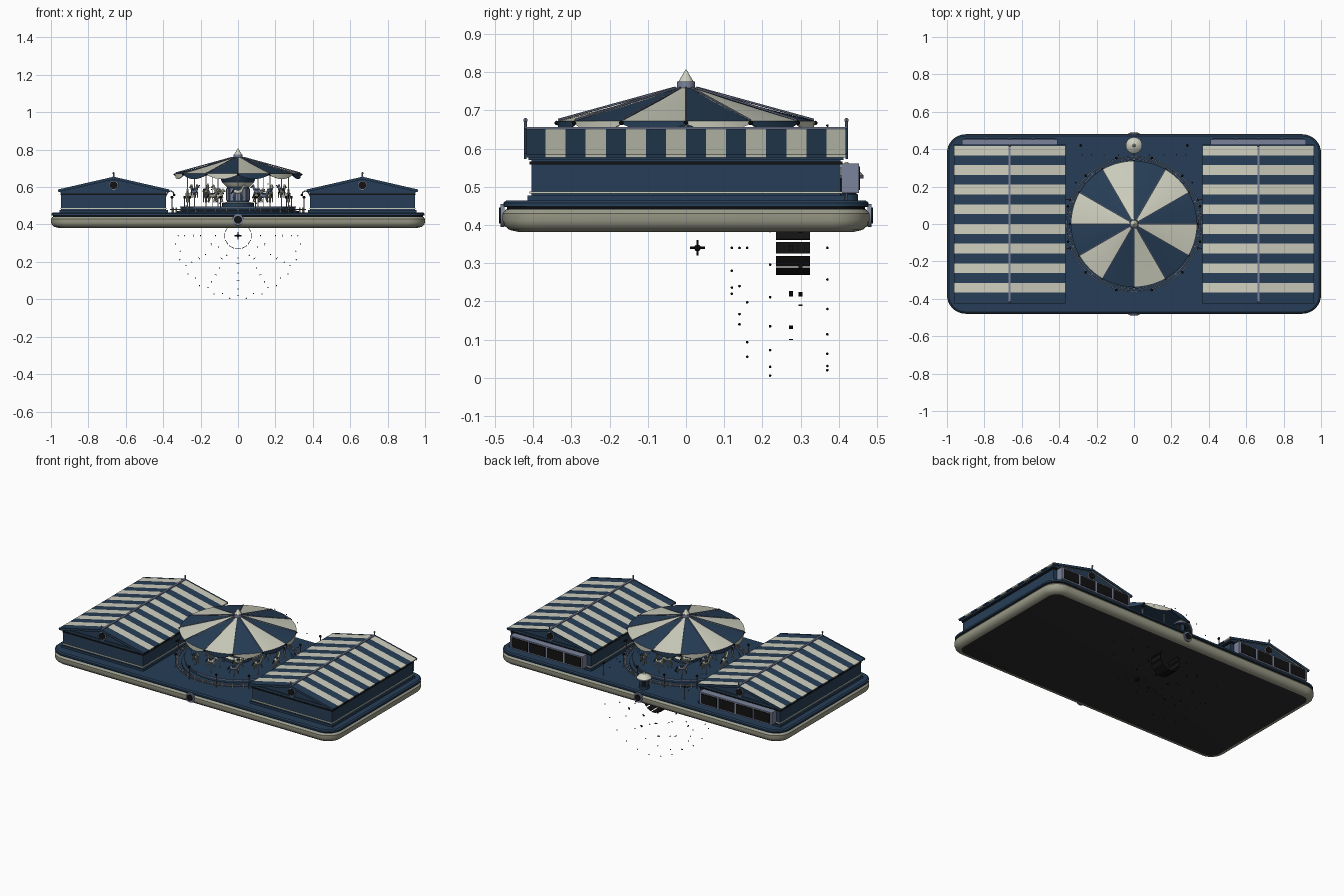
import bpy, bmesh, math
from mathutils import Matrix, Vector

if "Cube" in bpy.data.objects:
    bpy.data.objects.remove(bpy.data.objects["Cube"])

COL = {"navy": (.02, .048, .095), "cream": (.62, .63, .52), "hull stone": (.33, .33, .25),
       "slate blue": (.2, .23, .33), "black": (.006, .006, .006), "charcoal": (.025, .025, .028)}
MATS = []
for n, c in COL.items():
    m = bpy.data.materials.new(n)
    m.diffuse_color = (*c, 1)
    m.use_nodes = True
    m.node_tree.nodes["Principled BSDF"].inputs["Base Color"].default_value = m.diffuse_color
    MATS.append(m)
NAVY, CREAM, HULL, SLATE, BLACK, CHAR = range(6)
R, T = Matrix.Rotation, Matrix.Translation


class Part:
    """Collects primitives in one mesh object."""
    def __init__(self, name):
        self.name, self.bm = name, bmesh.new()

    def paint(self, verts, mat):
        for f in {f for v in verts for f in v.link_faces}:
            f.material_index = mat

    def box(self, c, s, mat, rot=Matrix()):
        M = T(c) @ rot @ Matrix.Diagonal((*s, 1))
        self.paint(bmesh.ops.create_cube(self.bm, size=1, matrix=M)["verts"], mat)

    def cyl(self, a, b, r1, mat, r2=None, n=8):
        a, b = Vector(a), Vector(b)
        M = T((a + b) / 2) @ (b - a).to_track_quat('Z', 'Y').to_matrix().to_4x4()
        self.paint(bmesh.ops.create_cone(self.bm, cap_ends=True, segments=n, radius1=r1, radius2=r1 if r2 is None else r2,
                   depth=(b - a).length, matrix=M)["verts"], mat)

    def ball(self, c, s, mat, rot=Matrix(), n=8):
        M = T(c) @ rot @ Matrix.Diagonal((*s, 1))
        self.paint(bmesh.ops.create_uvsphere(self.bm, u_segments=n, v_segments=max(5, n // 2), radius=1, matrix=M)["verts"], mat)

    def loft(self, rings, mat_of, caps=(None, None)):
        """Skins closed rings; mat_of(level, index) gives each colour."""
        vs = [[self.bm.verts.new(p) for p in ring] for ring in rings]
        n = len(vs[0])
        for k in range(len(vs) - 1):
            for i in range(n):
                j = (i + 1) % n
                self.bm.faces.new((vs[k][i], vs[k][j], vs[k + 1][j], vs[k + 1][i])).material_index = mat_of(k, i)
        for ring, m in ((vs[0][::-1], caps[0]), (vs[-1], caps[1])):
            if m is not None:
                self.bm.faces.new(ring).material_index = m

    def done(self):
        bmesh.ops.recalc_face_normals(self.bm, faces=self.bm.faces)
        me = bpy.data.meshes.new(self.name)
        self.bm.to_mesh(me)
        self.bm.free()
        for m in MATS:
            me.materials.append(m)
        ob = bpy.data.objects.new(self.name, me)
        bpy.context.collection.objects.link(ob)
        bpy.context.view_layer.objects.active = ob
        bpy.ops.object.select_all(action='DESELECT')
        ob.select_set(True)
        bpy.ops.object.shade_smooth_by_angle(angle=math.radians(32))


def circle(r, z, n=72):
    return [(r * math.cos(2 * math.pi * i / n), r * math.sin(2 * math.pi * i / n), z) for i in range(n)]


def polar(r, deg, z):
    return Vector((r * math.cos(math.radians(deg)), r * math.sin(math.radians(deg)), z))


def rrect(inset, z, X=1.0, Y=.48, rad=.1):
    out = []
    for q, (sx, sy) in enumerate(((1, 1), (-1, 1), (-1, -1), (1, -1))):
        for k in range(9):
            a = math.pi / 2 * (q + k / 8)
            out.append((sx * (X - rad) + (rad - inset) * math.cos(a), sy * (Y - rad) + (rad - inset) * math.sin(a), z))
    return out


# rounded base slab: stone hull, groove, navy deck
p = Part("base")
prof = [(.04, .382), (.018, .387), (.005, .398), (0, .412), (0, .43), (.008, .44), (.012, .442), (.012, .447), (.002, .448), (.002, .458), (.01, .464)]
p.loft([rrect(i, z) for i, z in prof], lambda k, i: HULL if k < 5 else BLACK if k == 6 else NAVY, (CHAR, NAVY))
p.done()

# front and back medallions
p = Part("medallions")
for s in (-1, 1):
    p.cyl((0, s * .475, .425), (0, s * .486, .425), .03, SLATE, n=24)
    p.cyl((0, s * .48, .425), (0, s * .489, .425), .021, BLACK, n=24)
p.done()

# two striped halls
for s, side in ((-1, "left"), (1, "right")):
    cx = s * .665
    p = Part(side + "_hall_walls")
    p.box((cx, 0, .522), (.56, .81, .124), NAVY)
    p.box((cx, 0, .47), (.58, .83, .014), NAVY)
    p.box((cx, 0, .485), (.568, .818, .006), CREAM)
    p.box((cx, 0, .562), (.568, .818, .008), BLACK)
    p.box((cx, 0, .577), (.575, .825, .014), NAVY)
    p.loft([[(cx - .28, y, .58), (cx + .28, y, .58), (cx, y, .645)] for y in (-.405, .405)], lambda k, i: NAVY, (NAVY, NAVY))
    for e in (-1, 1):  # round gable windows
        p.cyl((cx, e * .40, .61), (cx, e * .414, .61), .026, SLATE, n=20)
        p.cyl((cx, e * .40, .61), (cx, e * .417, .61), .021, BLACK, n=20)
    p.done()

    p = Part(side + "_hall_roof")
    tilt = math.atan2(.068, .297)
    for i in range(16):
        y = -.42 + .0525 * (i + .5)
        for e in (-1, 1):
            p.box((cx + e * .1485, y, .615), (.305, .0525, .008), CREAM if i % 2 else NAVY, R(e * tilt, 4, 'Y'))
    for e in (-1, 1):
        for f in (-1, 1):  # barge boards and finials
            p.box((cx + f * .1485, e * .421, .614), (.305, .006, .014), NAVY, R(f * tilt, 4, 'Y'))
        p.cyl((cx, e * .42, .64), (cx, e * .42, .672), .004, SLATE)
        p.ball((cx, e * .42, .674), (.006,) * 3, SLATE)
    p.box((cx, 0, .653), (.012, .84, .008), SLATE)
    p.done()

    p = Part(side + "_hall_back_windows")
    p.box((cx, .43, .522), (.51, .045, .078), SLATE)
    for i in range(4):
        p.box((cx + (i - 1.5) * .124, .452, .522), (.112, .008, .062), BLACK)
    p.done()

    p = Part(side + "_wall_lamps")
    for y in (-.13, 0, .13):
        pts = [(s * .387, y, .55), (s * .375, y, .573), (s * .36, y, .58), (s * .347, y, .573), (s * .342, y, .562)]
        for a, b in zip(pts, pts[1:]):
            p.cyl(a, b, .003, SLATE, n=6)
        p.ball((s * .342, y, .558), (.007,) * 3, BLACK)
    p.done()

# carousel platform and centre column
p = Part("carousel_platform")
p.loft([circle(.325, .46), circle(.325, .472), circle(.305, .474), circle(.305, .49), circle(.31, .491), circle(.31, .497)],
       lambda k, i: SLATE if k == 4 else NAVY, (None, NAVY))
p.done()
p = Part("carousel_column")
prof = [(.085, .495), (.085, .515), (.06, .52), (.06, .6), (.085, .625), (.1, .662)]
p.loft([circle(r, z, 24) for r, z in prof], lambda k, i: CREAM if k in (1, 3) else NAVY, (NAVY, NAVY))
for i in range(12):
    p.box(polar(.061, i * 30, .56), (.006, .02, .065), SLATE, R(math.radians(i * 30), 4, 'Z'))
p.done()

# striped canopy with scalloped valance and finial
p = Part("carousel_canopy")
stripe = lambda k, i: CREAM if (i // 6) % 2 else NAVY
p.loft([circle(.337, .672), circle(.22, .702), circle(.12, .729), circle(.025, .758)], stripe)
p.loft([circle(.03, .664), circle(.33, .664), circle(.337, .672)], lambda k, i: NAVY, (NAVY, None))
hang = [(x, y, .664 - .022 * abs(math.sin(math.pi * (i % 6) / 6))) for i, (x, y, z) in enumerate(circle(.336, 0))]
inner = [(x * .985, y * .985, z) for x, y, z in hang]
p.loft([circle(.331, .672), inner, hang, circle(.337, .672)], lambda k, i: NAVY if (i // 6) % 2 else CREAM)
for i in range(12):
    p.cyl(polar(.335, i * 30, .675), polar(.03, i * 30, .759), .003, SLATE, n=6)
    p.ball(polar(.338, i * 30, .667), (.006,) * 3, BLACK)
p.cyl((0, 0, .752), (0, 0, .775), .024, SLATE, n=20)
p.cyl((0, 0, .775), (0, 0, .807), .02, CREAM, 0.001, n=20)
p.done()

# horses on poles in two rows
p = Part("carousel_horses")
for row, (rad, n) in enumerate(((.27, 12), (.18, 10))):
    for i in range(n):
        a = 360 / n * (i + .5 * row)
        z = .565 + (.012 if i % 2 else -.01)
        M = T(polar(rad, a, z)) @ R(math.radians(a), 4, 'Z')
        rot = R(math.radians(a), 4, 'Z')
        P = lambda x, y, h: M @ Vector((x, y, h))
        coat = (CREAM, SLATE, HULL)[i % 3]
        p.cyl(polar(rad, a, .495), polar(rad, a, .665), .003, CREAM, n=6)
        p.ball(P(0, 0, 0), (.011, .027, .013), coat, rot)
        p.box(P(0, 0, .008), (.02, .018, .012), NAVY, rot)
        p.cyl(P(0, .018, .004), P(0, .032, .03), .009, coat, .006, 6)
        p.cyl(P(0, .028, .032), P(0, .047, .02), .007, coat, .004, 6)
        p.cyl(P(0, -.024, .005), P(0, -.038, -.015), .005, BLACK, .002, 5)
        for sx in (-1, 1):
            for sy in (-1, 1):
                p.cyl(P(sx * .006, sy * .018, -.005), P(sx * .006, sy * .027, -.036), .004, coat, .0025, 5)
p.done()

# ring railing with bollard lamps
p = Part("ring_railing")
for r in (.345, .36):
    p.loft([circle(r - .003, .478), circle(r + .003, .478), circle(r + .003, .484), circle(r - .003, .484), circle(r - .003, .478)],
           lambda k, i: SLATE)
for i in range(36):
    p.cyl(polar(.352, i * 10, .46), polar(.352, i * 10, .49), .004, CREAM, n=6)
spots = [polar(.365, 15 + i * 30, .46) for i in range(12)] + [Vector((x, .42, .46)) for x in (-.285, .285)]
for v in spots:
    p.cyl(v, v + Vector((0, 0, .08)), .003, SLATE, n=6)
    p.ball(v + Vector((0, 0, .085)), (.008,) * 3, BLACK)
p.done()

# ticket kiosk at the back
p = Part("ticket_kiosk")
prof = [(.03, .46), (.03, .48), (.026, .482), (.026, .52), (.044, .522), (.044, .53), (.03, .545), (.008, .553), (.004, .565)]
p.loft([[(x, y + .42, z) for x, y, z in circle(r, h, 24)] for r, h in prof],
       lambda k, i: SLATE if k == 4 else CREAM if k > 4 else BLACK if k == 2 and i % 6 < 4 else NAVY, (NAVY, CREAM))
p.done()

# loose dark fittings on a vertical ring, running through and below the base
p = Part("loose_fittings")
for y, r, n, off in ((.22, .337, 24, 7.5), (.37, .32, 24, 0), (.16, .285, 12, 0), (.14, .2, 12, 0), (.12, .12, 12, 0)):
    for i in range(n):
        a = math.radians(i * 360 / n + off)
        p.ball((r * math.sin(a), y, .34 - r * math.cos(a)), (.0035,) * 3, BLACK, n=6)
for y, r, n, w, h in ((.28, .07, 12, .03, .088), (.275, .24, 12, .014, .01), (.3, .15, 10, .014, .01)):
    for i in range(n):
        a = 2 * math.pi * i / n
        p.box((r * math.sin(a), y, .34 - r * math.cos(a)), (w, h, .003), BLACK, R(-a, 4, 'Y'))
for ax in ((.02, 0, 0), (0, .02, 0), (0, 0, .02)):
    c, d = Vector((0, .03, .34)), Vector(ax)
    p.cyl(c - d, c + d, .003, BLACK, n=6)
p.ball((0, .03, .34), (.009,) * 3, BLACK)
p.done()
